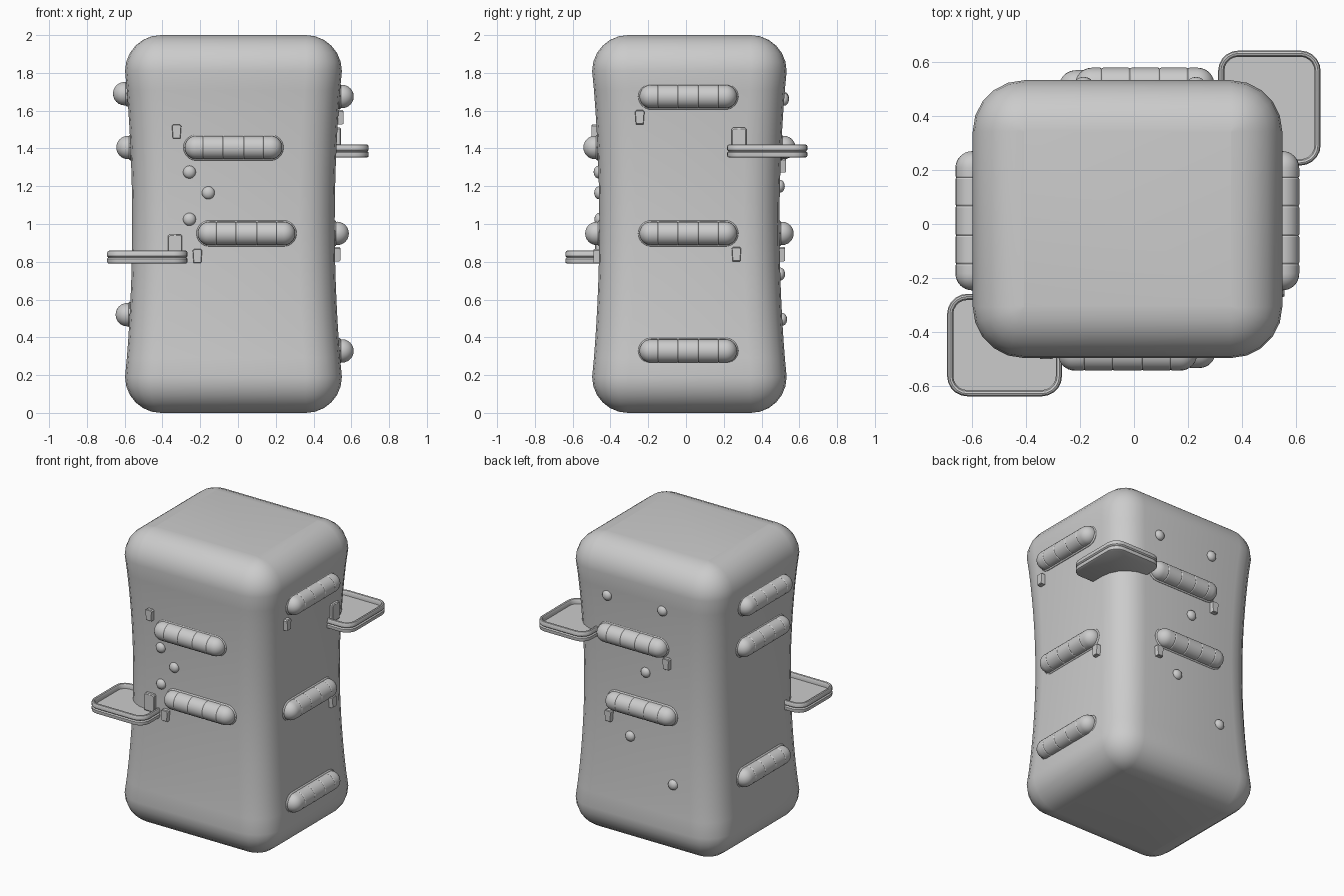
import bpy, bmesh
from math import sin, cos, pi, radians
from mathutils import Vector, Matrix

if "Cube" in bpy.data.objects:
    bpy.data.objects.remove(bpy.data.objects["Cube"])

CX, CY, HX, HY, R = -0.024, 0.018, 0.574, 0.515, 0.19


def finish(bm, name, angle=35):
    bmesh.ops.recalc_face_normals(bm, faces=bm.faces)
    me = bpy.data.meshes.new(name)
    bm.to_mesh(me)
    bm.free()
    ob = bpy.data.objects.new(name, me)
    bpy.context.collection.objects.link(ob)
    bpy.ops.object.select_all(action='DESELECT')
    ob.select_set(True)
    bpy.context.view_layer.objects.active = ob
    bpy.ops.object.shade_smooth_by_angle(angle=radians(angle))
    return ob


def loft(rings, name, mat=Matrix(), angle=35):
    """Skin a stack of equal-length closed rings and cap both ends."""
    bm = bmesh.new()
    vs = [[bm.verts.new(mat @ Vector(p)) for p in ring] for ring in rings]
    n = len(vs[0])
    for a, b in zip(vs, vs[1:]):
        for i in range(n):
            j = (i + 1) % n
            bm.faces.new((a[i], a[j], b[j], b[i]))
    bm.faces.new(vs[0])
    bm.faces.new(vs[-1])
    return finish(bm, name, angle)


def round_rect(cx, cy, hx, hy, r, z, seg=5):
    pts = []
    for q, (sx, sy) in enumerate([(1, 1), (-1, 1), (-1, -1), (1, -1)]):
        for i in range(seg + 1):
            a = pi / 2 * (q + i / seg)
            pts.append((cx + sx * (hx - r) + r * cos(a),
                        cy + sy * (hy - r) + r * sin(a), z))
    return pts


def waist(z):
    t = min(max((z - 0.2) / 1.6, 0), 1)
    return 0.038 * max(sin(pi * t), 0) ** 0.8


# Each face frame: local x along the face, y outward, z up
FACES = {'front': (0, -1), 'back': (0, 1), 'left': (-1, 0), 'right': (1, 0)}


def frame(face, u, z, lift=0.0):
    ox, oy = FACES[face]
    out, up = Vector((ox, oy, 0)), Vector((0, 0, 1))
    tan = out.cross(up)
    d = (HX if ox else HY) - waist(z) + lift
    loc = Vector((CX + ox * d if ox else u, CY + oy * d if oy else u, z))
    m = Matrix((tan, out, up)).transposed().to_4x4()
    m.translation = loc
    return m


# Main body: pinched rounded block
rings = []
N = 6
for i in range(N + 1):
    a = pi / 2 * i / N
    s = R * (1 - sin(a))
    rings.append(round_rect(CX, CY, HX - s, HY - s, max(R * sin(a), 0.001), R * (1 - cos(a))))
for i in range(1, 16):
    z = R + (2 - 2 * R) * i / 16
    w = waist(z)
    rings.append(round_rect(CX, CY, HX - w, HY - w, R, z))
for i in range(N, -1, -1):
    a = pi / 2 * i / N
    s = R * (1 - sin(a))
    rings.append(round_rect(CX, CY, HX - s, HY - s, max(R * sin(a), 0.001), 2 - R * (1 - cos(a))))
loft(rings, 'body')


def capsule(name, mat, half, r, flat=1.0, seams=()):
    prof = []
    h = half - r
    for i in range(9):
        a = pi / 2 * i / 8
        prof.append((-h - r * cos(a), max(r * sin(a), 0.0005)))
    for s in seams:
        prof += [(s - 0.005, r), (s, r - 0.003), (s + 0.005, r)]
    for i in range(8, -1, -1):
        a = pi / 2 * i / 8
        prof.append((h + r * cos(a), max(r * sin(a), 0.0005)))
    rings = [[(x, q * flat * cos(2 * pi * k / 24), q * sin(2 * pi * k / 24)) for k in range(24)]
             for x, q in prof]
    return loft(rings, name, mat, 25)


# Pill-shaped holds with a thin base rim
HOLDS = [('front', -0.024, 1.405), ('front', 0.045, 0.95),
         ('back', 0.04, 1.405), ('back', -0.02, 0.95),
         ('right', 0.012, 1.675), ('right', 0.012, 0.95), ('right', 0.012, 0.328),
         ('left', 0.012, 1.69), ('left', 0.012, 1.405), ('left', 0.012, 0.52)]
for i, (f, u, z) in enumerate(HOLDS):
    capsule(f'{f}_hold_{i}', frame(f, u, z, 0.013), 0.258, 0.062,
            seams=(-0.16, -0.055, 0.055, 0.16))
    capsule(f'{f}_hold_rim_{i}', frame(f, u, z), 0.265, 0.069, 0.25)

# Small round studs
STUDS = [('front', -0.257, 1.275), ('front', -0.157, 1.165), ('front', -0.257, 1.025),
         ('back', 0.23, 1.66), ('back', -0.187, 1.665), ('back', -0.045, 1.2),
         ('back', 0.07, 0.735), ('back', -0.26, 0.495)]
for i, (f, u, z) in enumerate(STUDS):
    bm = bmesh.new()
    bmesh.ops.create_uvsphere(bm, u_segments=16, v_segments=10, radius=0.034,
                              matrix=frame(f, u, z) @ Matrix.Diagonal((1, 0.75, 1, 1)))
    finish(bm, f'{f}_stud_{i}')


def plate(name, mat, top_w, bot_w, h, depth):
    """Upright plate, tapered front view, embedded in the body."""
    shape = [(-bot_w / 2, -h / 2), (bot_w / 2, -h / 2),
             (top_w / 2, h / 2 - 0.008), (top_w / 2 - 0.008, h / 2),
             (-top_w / 2 + 0.008, h / 2), (-top_w / 2, h / 2 - 0.008)]
    rings = [[(x * k, y, z * k) for x, z in shape]
             for y, k in ((-0.04, 1), (depth - 0.005, 1), (depth, 0.9))]
    loft(rings, name, mat)


# Small tags beside the holds
TAGS = [('front', -0.325, 1.49), ('front', -0.215, 0.83), ('right', -0.245, 1.565),
        ('right', 0.267, 0.84), ('back', -0.215, 1.31), ('back', 0.225, 0.84)]
for i, (f, u, z) in enumerate(TAGS):
    plate(f'{f}_tag_{i}', frame(f, u, z), 0.05, 0.04, 0.075, 0.028)

# Corner trays with rolled double lip, and their upright brackets
LIP = [(0.010, 0), (0.002, 0.004), (0, 0.012), (0, 0.026), (0.007, 0.033), (0, 0.040),
       (0, 0.058), (0.004, 0.066), (0.010, 0.069), (0.018, 0.066), (0.023, 0.058), (0.023, 0.035)]
for name, cx, cy, hx, hy, z0 in [('front_left_tray', -0.480, -0.449, 0.213, 0.190, 0.79),
                                 ('back_right_tray', 0.502, 0.430, 0.190, 0.213, 1.352)]:
    loft([round_rect(cx, cy, hx - s, hy - s, 0.075 - s, z0 + z) for s, z in LIP], name)
plate('front_tray_bracket', frame('front', -0.333, 0.885), 0.075, 0.075, 0.12, 0.022)
plate('right_tray_bracket', frame('right', 0.281, 1.45), 0.078, 0.078, 0.12, 0.022)
